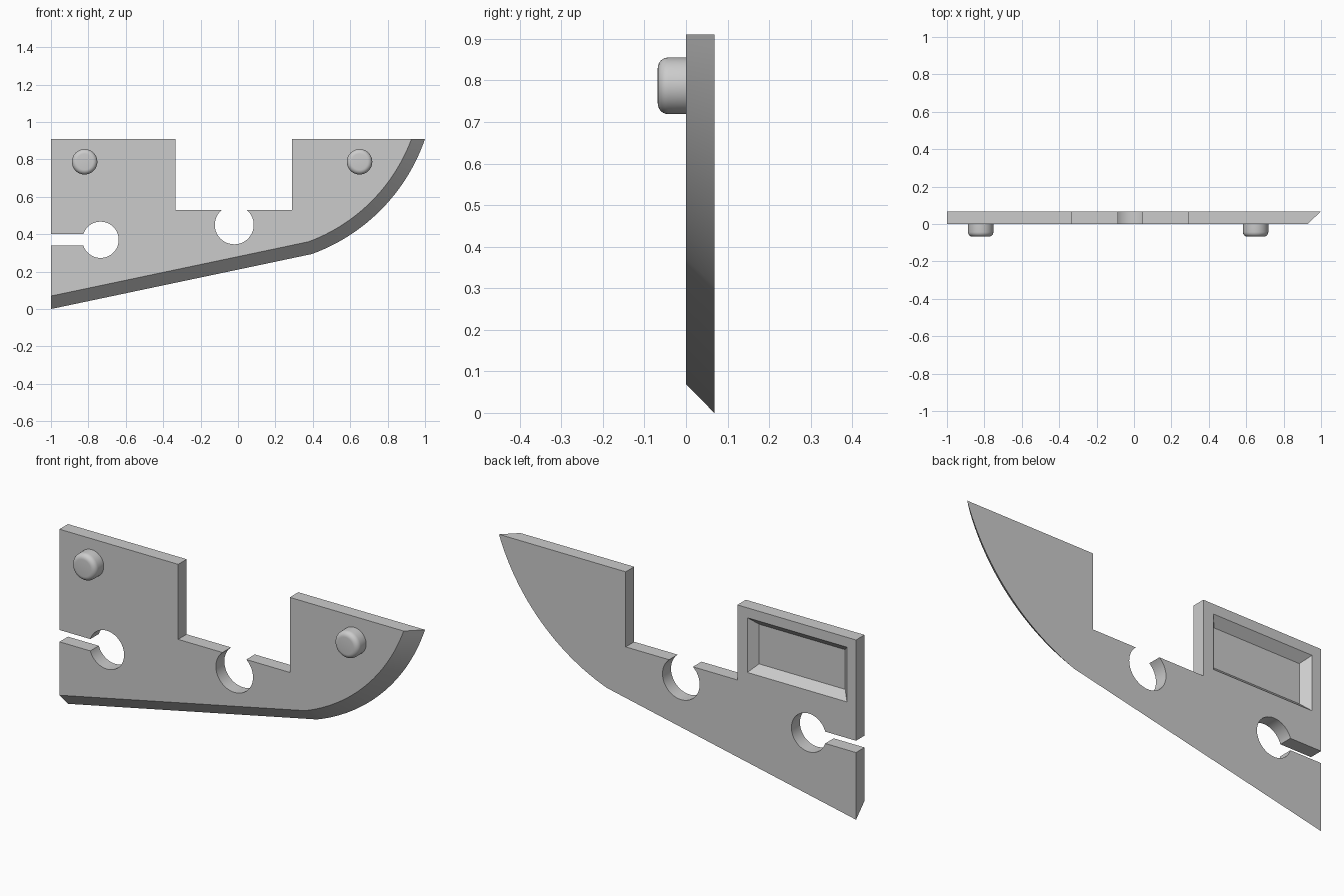
import bpy, bmesh
from math import sin, cos, asin, atan2, radians, degrees, sqrt, pi
from mathutils import Matrix

if "Cube" in bpy.data.objects:
    bpy.data.objects.remove(bpy.data.objects["Cube"])

THICK = 0.068
TOP = 0.91

grey = bpy.data.materials.new("plain grey")
grey.use_nodes = True
grey.diffuse_color = (0.6, 0.6, 0.6, 1)
grey.node_tree.nodes["Principled BSDF"].inputs["Base Color"].default_value = (0.6, 0.6, 0.6, 1)


def make_object(name, bm):
    bmesh.ops.recalc_face_normals(bm, faces=bm.faces)
    mesh = bpy.data.meshes.new(name)
    bm.to_mesh(mesh)
    bm.free()
    mesh.materials.append(grey)
    obj = bpy.data.objects.new(name, mesh)
    bpy.context.collection.objects.link(obj)
    return obj


def activate(obj):
    bpy.ops.object.select_all(action='DESELECT')
    obj.select_set(True)
    bpy.context.view_layer.objects.active = obj


def smooth(obj, angle):
    activate(obj)
    bpy.ops.object.shade_smooth_by_angle(angle=radians(angle))


def arc(cx, cz, r, start, end, steps):
    angles = [start + (end - start) * i / steps for i in range(steps + 1)]
    return [(cx + r * cos(a), cz + r * sin(a)) for a in angles]


def loft(rings):
    """Closed solid through (y, outline) rings with equal point counts."""
    bm = bmesh.new()
    loops = [[bm.verts.new((x, y, z)) for x, z in ring] for y, ring in rings]
    for a, b in zip(loops, loops[1:]):
        for i in range(len(a)):
            j = (i + 1) % len(a)
            bm.faces.new((a[i], a[j], b[j], b[i]))
    bm.faces.new(loops[0])
    bm.faces.new(loops[-1])
    return bm


# Plate outline; the lower sloping and curved edge is set in for the chamfer
def plate_outline(inset):
    cx, cz, radius = 0.054, 1.234, 1.0 - inset
    slope = 0.2107
    z_left = inset * sqrt(1 + slope ** 2)
    # where the sloping edge meets the curved edge
    base = z_left + slope - cz
    a, b, c = 1 + slope ** 2, slope * base - cx, cx ** 2 + base ** 2 - radius ** 2
    x = (-b + sqrt(b * b - a * c)) / a
    z = z_left + slope * (x + 1)
    points = [(-1, z_left)]
    points += arc(cx, cz, radius, atan2(z - cz, x - cx), asin((TOP - cz) / radius), 24)
    # top notch with the round hole opening into its floor
    points += [(0.29, TOP), (0.29, 0.53)]
    half = asin(0.08 / 0.104)
    points += arc(-0.02, 0.45, 0.104, half, -pi - half, 56)
    points += [(-0.335, 0.53), (-0.335, TOP), (-1, TOP)]
    # end slot leading to a round hole
    half = asin(0.03 / 0.097)
    points += [(-1, 0.40)]
    points += arc(-0.735, 0.37, 0.097, pi - half, half - pi, 64)
    points += [(-1, 0.34)]
    return points


plate = make_object("plate", loft([(0, plate_outline(THICK)), (THICK, plate_outline(0))]))


# Tapered pocket in the back
def pocket_outline(i):
    return [(-0.949 + i, 0.583 + i), (-0.391 - i, 0.583 + i),
            (-0.391 - i, 0.86 - i), (-0.949 + i, 0.86 - i)]


cutter = make_object("pocket_cutter", loft([(THICK - 0.04, pocket_outline(0.038)),
                                            (THICK + 0.02, pocket_outline(-0.019))]))
cutter.hide_render = True
activate(plate)
cut = plate.modifiers.new("pocket", 'BOOLEAN')
cut.operation = 'DIFFERENCE'
cut.solver = 'EXACT'
cut.object = cutter
bpy.ops.object.modifier_apply(modifier=cut.name)
bpy.data.objects.remove(cutter)
smooth(plate, 7)

# Round pegs with softened rims on the front
for name, x in (("right_peg", -0.82), ("left_peg", 0.65)):
    bm = bmesh.new()
    place = Matrix.Translation((x, -THICK / 2, 0.787)) @ Matrix.Rotation(radians(90), 4, 'X')
    bmesh.ops.create_cone(bm, cap_ends=True, segments=48, radius1=0.068, radius2=0.068,
                          depth=THICK, matrix=place)
    rim = [e for e in bm.edges if all(v.co.y < -THICK / 2 for v in e.verts)]
    bmesh.ops.bevel(bm, geom=rim, offset=0.025, segments=6, profile=0.5, affect='EDGES')
    smooth(make_object(name, bm), 30)
